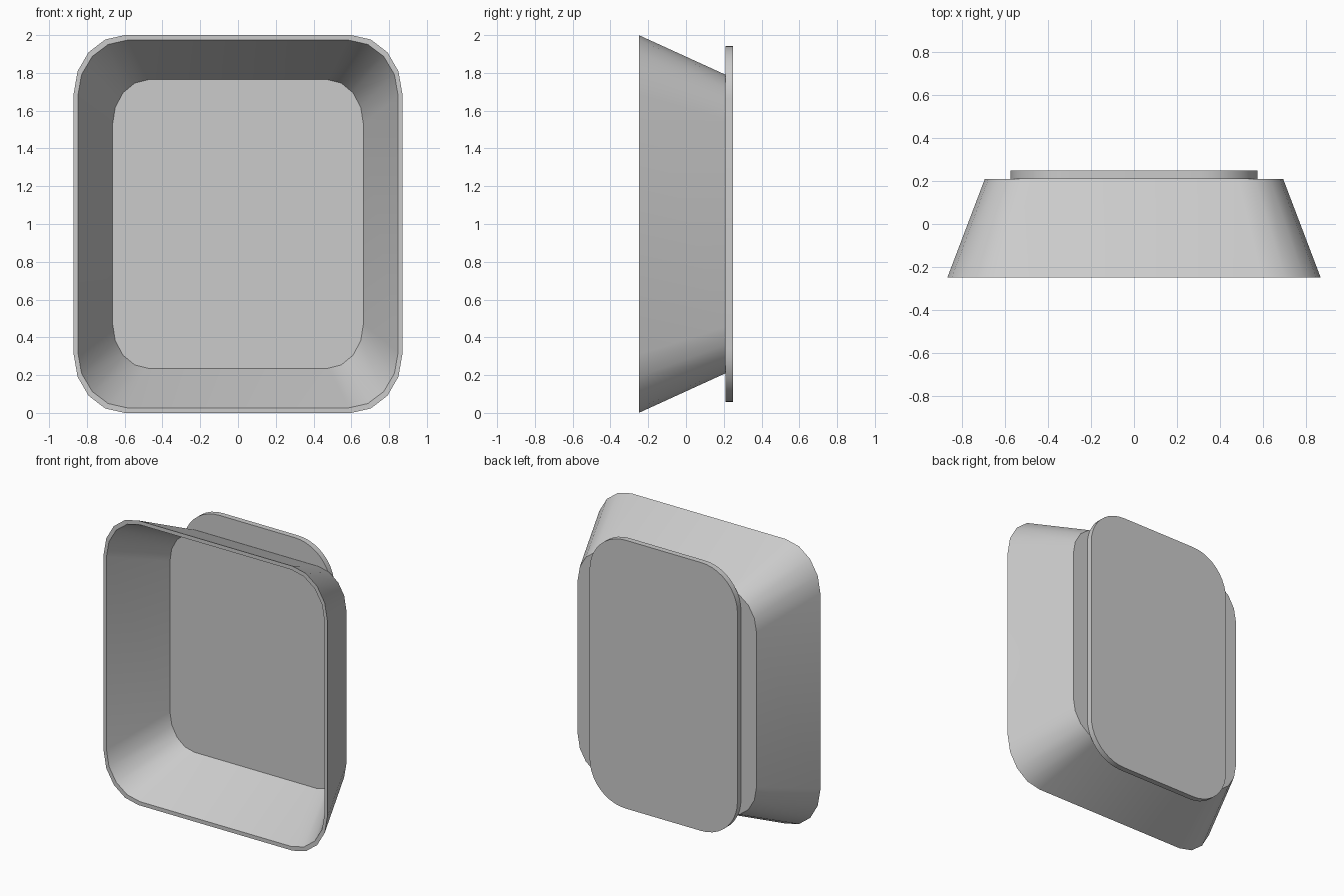
import bpy, bmesh, math

cube = bpy.data.objects.get("Cube")
if cube:
    bpy.data.objects.remove(cube, do_unlink=True)

grey = bpy.data.materials.new("plain_grey")
grey.use_nodes = True
colour = (0.6, 0.6, 0.6, 1)
grey.diffuse_color = colour
grey.node_tree.nodes["Principled BSDF"].inputs["Base Color"].default_value = colour


def rounded_ring(bm, y, w, h, rx, rz, steps):
    """Rounded rectangle of half size w by h, upright at depth y."""
    ring = []
    for corner in range(4):
        sx = 1 if corner in (0, 3) else -1
        sz = 1 if corner < 2 else -1
        for i in range(steps + 1):
            a = math.pi / 2 * (corner + i / steps)
            ring.append(bm.verts.new((sx * (w - rx) + rx * math.cos(a), y,
                                      1 + sz * (h - rz) + rz * math.sin(a))))
    return ring


def build(name, sections, steps):
    """Skin successive rounded sections and cap both ends."""
    bm = bmesh.new()
    rings = [rounded_ring(bm, *s, steps) for s in sections]
    n = len(rings[0])
    for a, b in zip(rings, rings[1:]):
        for i in range(n):
            j = (i + 1) % n
            bm.faces.new((a[i], a[j], b[j], b[i]))
    bm.faces.new(rings[0])
    bm.faces.new(rings[-1])
    bmesh.ops.recalc_face_normals(bm, faces=bm.faces)
    mesh = bpy.data.meshes.new(name)
    bm.to_mesh(mesh)
    bm.free()
    mesh.materials.append(grey)
    obj = bpy.data.objects.new(name, mesh)
    bpy.context.collection.objects.link(obj)
    bpy.ops.object.select_all(action='DESELECT')
    obj.select_set(True)
    bpy.context.view_layer.objects.active = obj
    bpy.ops.object.shade_smooth_by_angle(angle=math.radians(35))


# Flared hollow tray: back, front rim, inner rim, inner floor
build("flared_tray", [
    (0.21, 0.695, 0.79, 0.215, 0.245),
    (-0.25, 0.87, 1.0, 0.27, 0.31),
    (-0.25, 0.848, 0.973, 0.26, 0.295),
    (0.192, 0.664, 0.764, 0.19, 0.235),
], 4)

# Flat plate fixed behind the tray
build("back_plate", [
    (0.21, 0.575, 0.943, 0.28, 0.28),
    (0.25, 0.575, 0.943, 0.28, 0.28),
], 10)
